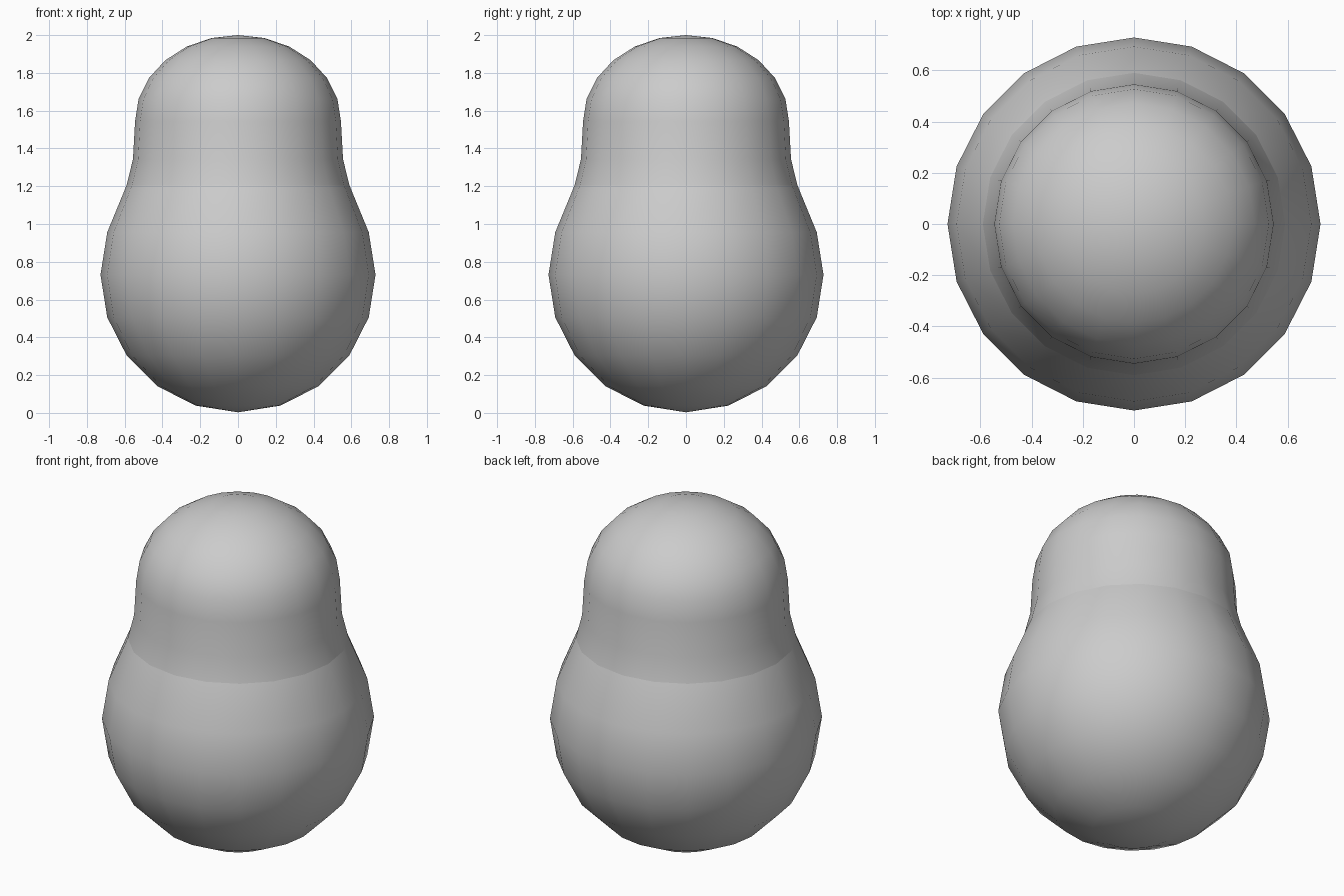
import bpy, bmesh
from math import sin, cos, pi, radians

if "Cube" in bpy.data.objects:
    bpy.data.objects.remove(bpy.data.objects["Cube"])

SIDES = 20


def lathe(name, profile):
    """Spin a (radius, z) profile around z into a smooth open shell."""
    bm = bmesh.new()
    verts = [bm.verts.new((r, 0, z)) for r, z in profile]
    edges = [bm.edges.new(p) for p in zip(verts, verts[1:])]
    bmesh.ops.spin(bm, geom=verts + edges, cent=(0, 0, 0), axis=(0, 0, 1),
                   angle=2 * pi, steps=SIDES, use_merge=True)
    bmesh.ops.remove_doubles(bm, verts=bm.verts, dist=1e-4)
    bmesh.ops.recalc_face_normals(bm, faces=bm.faces)
    # make sure the open shell faces outward
    if sum(f.normal.dot(f.calc_center_median().xy.to_3d()) for f in bm.faces) < 0:
        bmesh.ops.reverse_faces(bm, faces=bm.faces)
    for f in bm.faces:
        f.smooth = True
    mesh = bpy.data.meshes.new(name)
    bm.to_mesh(mesh)
    bm.free()
    obj = bpy.data.objects.new(name, mesh)
    bpy.context.collection.objects.link(obj)
    return obj


SEAM = (0.59, 1.205)

# Round lower half, ending at the seam
R = 0.728
lower = [(R * sin(radians(a)), R - R * cos(radians(a))) for a in range(0, 109, 18)]
lower = [(r, z + 0.003) for r, z in lower]
lathe("lower_body", lower + [SEAM])

# Neck flowing into a domed head
dome = [(0.545 * cos(radians(a)), 1.544 + 0.456 * sin(radians(a)))
        for a in range(0, 91, 15)]
dome[-1] = (0, 2.0)
lathe("upper_body", [SEAM, (0.556, 1.343)] + dome)
